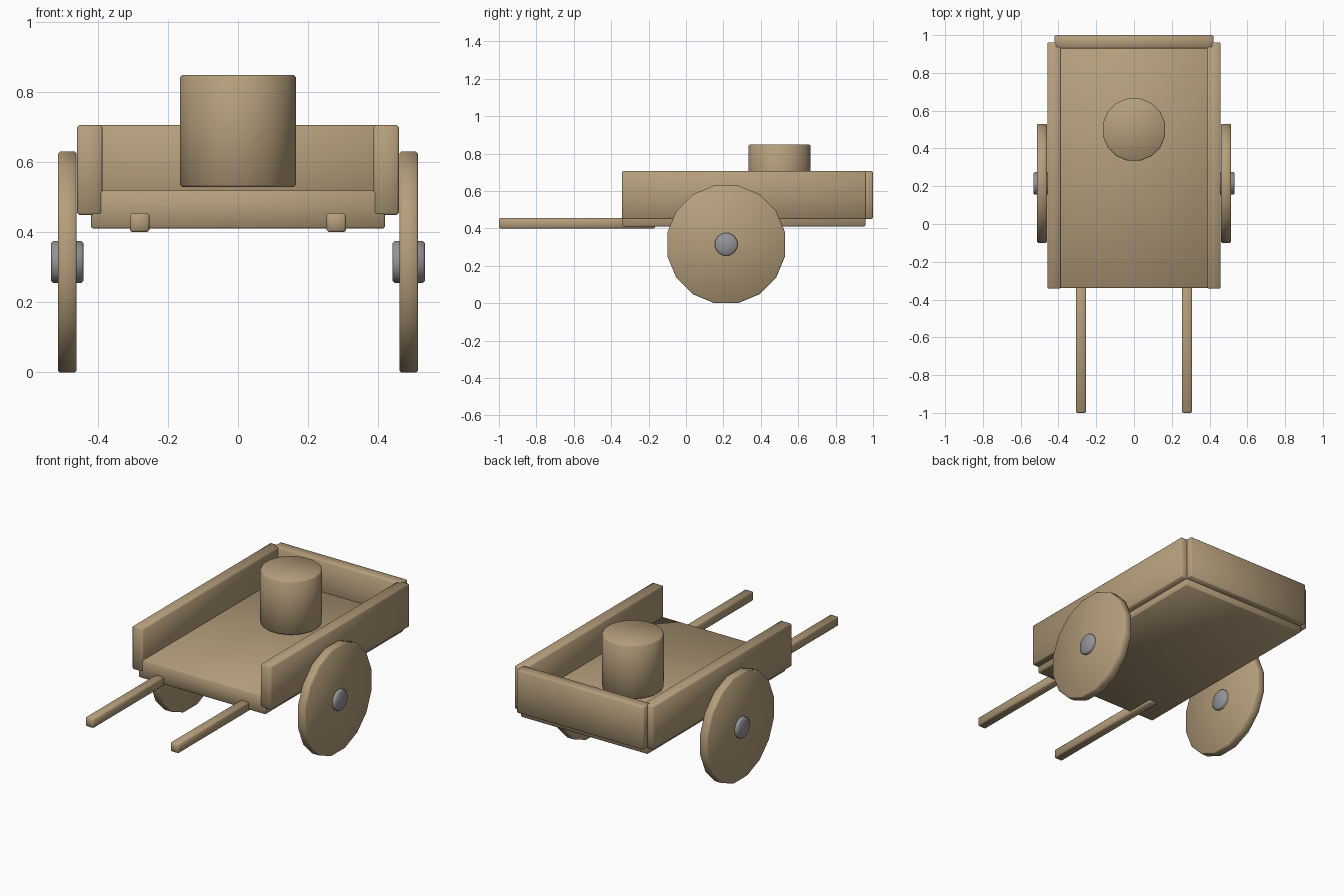
import bpy
import math

if "Cube" in bpy.data.objects:
    bpy.data.objects.remove(bpy.data.objects["Cube"])


def material(name, rgb):
    m = bpy.data.materials.new(name)
    m.diffuse_color = (*rgb, 1)
    m.use_nodes = True
    m.node_tree.nodes["Principled BSDF"].inputs["Base Color"].default_value = m.diffuse_color
    return m


wood = material("wood", (0.46, 0.34, 0.2))
metal = material("metal", (0.3, 0.3, 0.32))


def finish(ob, name, mat, bevel):
    ob.name = name
    ob.data.materials.append(mat)
    bpy.ops.object.transform_apply(location=False, rotation=True, scale=True)
    mod = ob.modifiers.new("soft_edges", 'BEVEL')
    mod.width = bevel
    mod.segments = 1
    mod.limit_method = 'ANGLE'
    mod.angle_limit = math.radians(40)
    bpy.ops.object.shade_smooth()
    return ob


def box(name, lo, hi, bevel=0.006):
    bpy.ops.mesh.primitive_cube_add(size=1, location=[(a + b) / 2 for a, b in zip(lo, hi)])
    ob = bpy.context.object
    ob.scale = [b - a for a, b in zip(lo, hi)]
    return finish(ob, name, wood, bevel)


def cylinder(name, loc, apothem, depth, sides, mat, axle=False, bevel=0.006):
    radius = apothem / math.cos(math.pi / sides)
    bpy.ops.mesh.primitive_cylinder_add(vertices=sides, radius=radius, depth=depth, location=loc)
    ob = bpy.context.object
    # turn half a step so that flat sides face the axes
    ob.rotation_euler = (0, 0, math.pi / sides)
    bpy.ops.object.transform_apply(location=False, rotation=True, scale=True)
    if axle:
        ob.rotation_euler = (0, math.pi / 2, 0)
    return finish(ob, name, mat, bevel)


# Cart bed and back board
box("bed", (-0.42, -0.34, 0.41), (0.42, 0.96, 0.52))
box("back_board", (-0.42, 0.93, 0.45), (0.42, 1.0, 0.706))

# Barrel standing on the bed
cylinder("barrel", (0, 0.5, 0.689), 0.165, 0.32, 16, wood)

# Mirrored side boards, handles, wheels and hubs
for side, s in (("left", -1), ("right", 1)):
    def span(a, b):
        return sorted((s * a, s * b))

    x0, x1 = span(0.387, 0.459)
    box(side + "_side_board", (x0, -0.342, 0.449), (x1, 0.962, 0.706))
    x0, x1 = span(0.253, 0.308)
    box(side + "_handle", (x0, -1.0, 0.40), (x1, -0.165, 0.455))
    cylinder(side + "_wheel", (s * 0.487, 0.215, 0.315), 0.315, 0.054, 16, wood, True)
    cylinder(side + "_hub", (s * 0.487, 0.215, 0.315), 0.06, 0.092, 12, metal, True)
